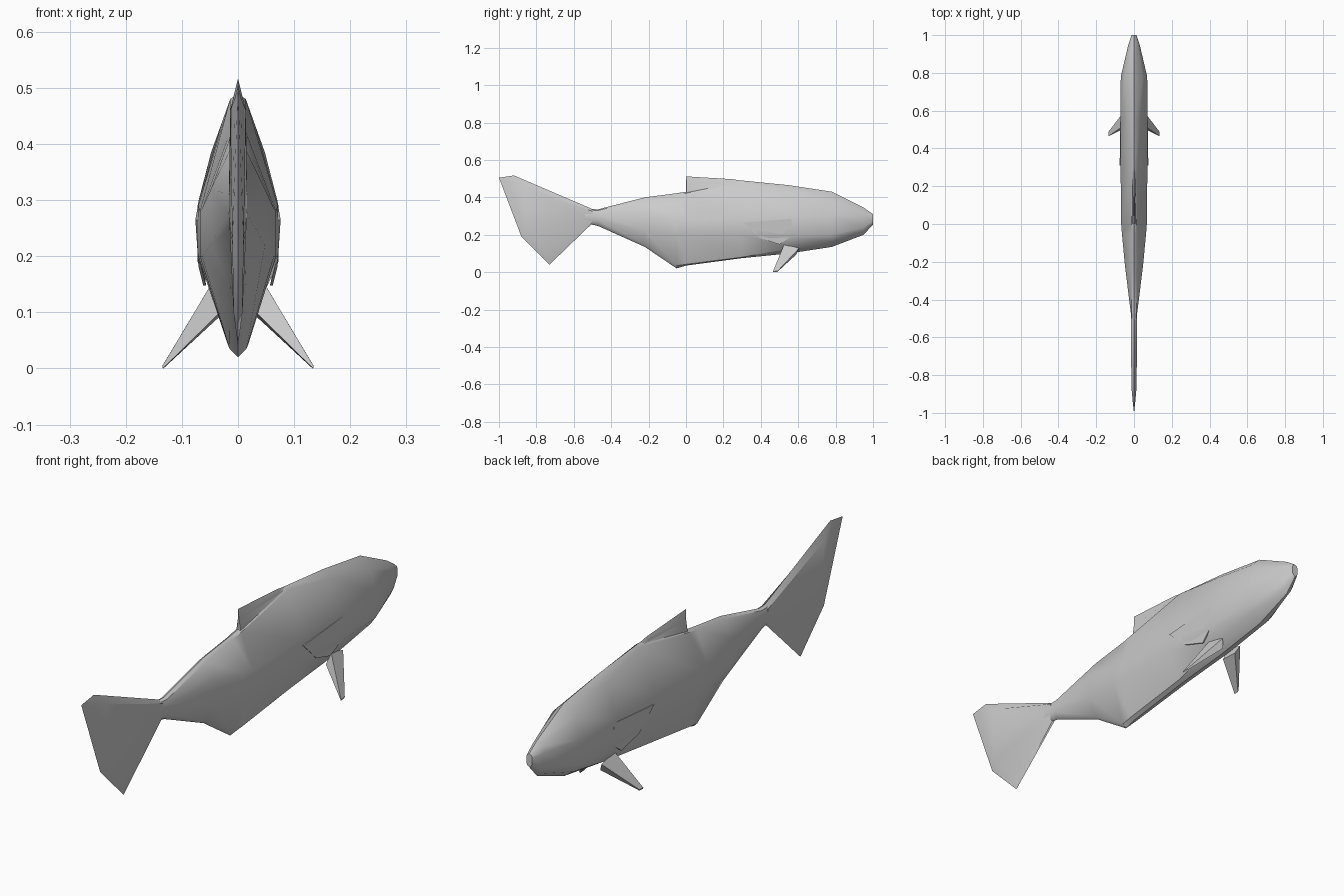
import bpy, bmesh


def make(name, verts, faces, angle=0.6):
    mesh = bpy.data.meshes.new(name)
    mesh.from_pydata(verts, [], faces)
    bm = bmesh.new()
    bm.from_mesh(mesh)
    bmesh.ops.remove_doubles(bm, verts=bm.verts, dist=0.0001)
    bmesh.ops.recalc_face_normals(bm, faces=bm.faces)
    bm.to_mesh(mesh)
    bm.free()
    ob = bpy.data.objects.new(name, mesh)
    bpy.context.collection.objects.link(ob)
    bpy.ops.object.select_all(action='DESELECT')
    ob.select_set(True)
    bpy.context.view_layer.objects.active = ob
    bpy.ops.object.shade_smooth_by_angle(angle=angle)
    return ob


# Body: lofted rings. y, keel z, belly z, belly w, low z, high z, side w, shoulder z, shoulder w, top z
stations = [
    (1.00, .255, .260, .008, .270, .295, .013, .305, .010, .310),
    (0.95, .200, .215, .018, .240, .300, .030, .325, .020, .345),
    (0.78, .135, .165, .045, .200, .300, .070, .385, .048, .430),
    (0.55, .100, .125, .042, .190, .290, .072, .435, .030, .465),
    (0.30, .075, .080, .020, .200, .290, .071, .480, .014, .490),
    (0.00, .035, .042, .018, .200, .280, .068, .422, .014, .430),
    (-.05, .020, .035, .015, .200, .285, .064, .412, .014, .422),
    (-.22, .135, .145, .014, .220, .320, .048, .390, .014, .400),
    (-.47, .247, .255, .010, .275, .310, .017, .330, .012, .336),
    (-.54, .262, .267, .008, .280, .310, .016, .333, .010, .338),
]
verts = []
for y, zk, zb, wb, zl, zh, w, zs, ws, zt in stations:
    side = [(wb, zb), (w, zl), (w, zh), (ws, zs)]
    ring = [(0, zk)] + side + [(0, zt)] + [(-x, z) for x, z in reversed(side)]
    verts += [(x, y, z) for x, z in ring]
n = 10
faces = [(i * n + j, i * n + (j + 1) % n, (i + 1) * n + (j + 1) % n, (i + 1) * n + j)
         for i in range(len(stations) - 1) for j in range(n)]
faces += [tuple(range(n)), tuple(range(len(verts) - n, len(verts)))]
make("body", verts, faces)


# Tail and dorsal fin: outline on the mid plane, thicker inner outline either side
def padded_fin(name, outline, inner, halves):
    k = len(outline)
    v = [(0, y, z) for y, z in outline]
    for s in (1, -1):
        v += [(s * h, y, z) for (y, z), h in zip(inner, halves)]
    f = []
    for b in (k, 2 * k):
        f.append(tuple(range(b, b + k)))
        f += [(i, (i + 1) % k, b + (i + 1) % k, b + i) for i in range(k)]
    return make(name, v, f)


padded_fin("tail_fin",
           [(-.50, .337), (-.92, .517), (-1.0, .505), (-.88, .19), (-.73, .04), (-.50, .262)],
           [(-.50, .325), (-.86, .460), (-.95, .48), (-.86, .22), (-.74, .10), (-.50, .275)],
           [.016, .014, .006, .010, .008, .016])
padded_fin("dorsal_fin",
           [(.32, .485), (.25, .497), (0, .512), (0, .42)],
           [(.30, .478), (.24, .480), (.003, .47), (.003, .42)],
           [.008, .009, .003, .010])

# Paired fins, one of each per side
for s, label in ((1, "right"), (-1, "left")):
    # Pelvic fin: tapered wedge angled down and out
    root = [(.048, .525, .150), (.046, .605, .128), (.030, .590, .095), (.032, .515, .100)]
    tip = [(.135, .465, .004), (.134, .490, .006), (.133, .487, .000), (.134, .465, .000)]
    v = [(s * x, y, z) for x, y, z in root + tip]
    f = [(i, (i + 1) % 4, 4 + (i + 1) % 4, 4 + i) for i in range(4)]
    make("pelvic_fin_" + label, v, f + [(0, 1, 2, 3), (4, 5, 6, 7)], 0.5)

    # Pectoral fin: thin flap lying against the side
    flap = [(.0725, .565, .285), (.071, .560, .190), (.062, .500, .148),
            (.070, .400, .180), (.076, .310, .265)]
    k = len(flap)
    v = [(s * x, y, z) for x, y, z in flap] + [(s * (x - .005), y, z) for x, y, z in flap]
    f = [tuple(range(k)), tuple(range(k, 2 * k))]
    f += [(i, (i + 1) % k, k + (i + 1) % k, k + i) for i in range(k)]
    make("pectoral_fin_" + label, v, f, 0.5)
